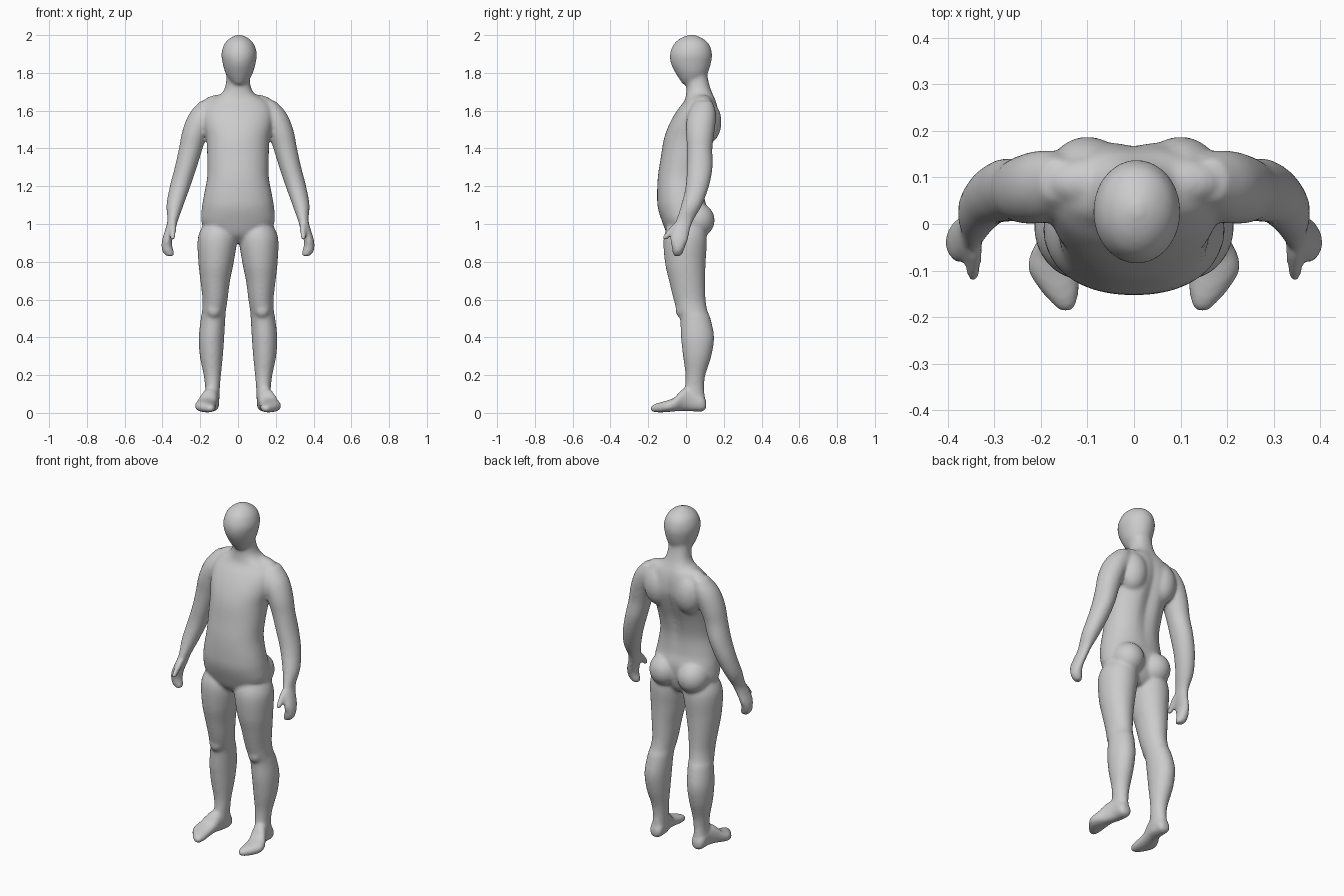
import bpy, bmesh, math
from mathutils import Vector

bm = bmesh.new()
SIDES = 40


def spline(rows, t):
    """Catmull-Rom interpolation through the profile rows."""
    i = min(int(t), len(rows) - 2)
    f = t - i
    p = [rows[max(0, min(len(rows) - 1, j))] for j in (i - 1, i, i + 1, i + 2)]
    return [0.5 * (2 * b + (c - a) * f + (2 * a - 5 * b + 4 * c - d) * f * f
                   + (3 * b - a - 3 * c + d) * f ** 3) for a, b, c, d in zip(*p)]


def loft(rows, side=1, along_y=False, power=2.0, groove=None):
    """Rows are (position, x min, x max, depth min, depth max)."""
    steps = 5
    rings = []
    for k in range((len(rows) - 1) * steps + 1):
        h, x0, x1, d0, d1 = spline(rows, k / steps)
        ring = []
        for j in range(SIDES):
            a = 2 * math.pi * j / SIDES
            c, s = math.cos(a), math.sin(a)
            x = (x0 + x1) / 2 + (x1 - x0) / 2 * math.copysign(abs(c) ** (2 / power), c)
            d = (d0 + d1) / 2 + (d1 - d0) / 2 * math.copysign(abs(s) ** (2 / power), s)
            if groove and s > 0:
                d -= groove(h) * math.exp(-(x / 0.035) ** 2)
            co = (side * x, h, d) if along_y else (side * x, d, h)
            ring.append(bm.verts.new(co))
        rings.append(ring)
    faces = [bm.faces.new(rings[0]), bm.faces.new(rings[-1])]
    for r, q in zip(rings, rings[1:]):
        for j in range(SIDES):
            n = (j + 1) % SIDES
            faces.append(bm.faces.new((r[j], r[n], q[n], q[j])))
    bmesh.ops.recalc_face_normals(bm, faces=faces)


def ball(center, radii):
    verts = bmesh.ops.create_uvsphere(bm, u_segments=32, v_segments=20, radius=1)["verts"]
    for v in verts:
        v.co = Vector(center) + Vector([a * b for a, b in zip(v.co, radii)])


# Torso and neck, with a shallow spine groove
torso = [(.9, .05, -.05, .06), (.94, .13, -.095, .09), (1.0, .19, -.122, .105),
         (1.08, .192, -.148, .112), (1.15, .181, -.153, .098), (1.25, .163, -.149, .097),
         (1.35, .163, -.134, .12), (1.45, .168, -.117, .158), (1.53, .185, -.088, .18),
         (1.6, .185, -.048, .175), (1.65, .155, -.01, .162), (1.685, .095, .0, .146),
         (1.72, .07, .002, .131), (1.77, .062, .0, .117), (1.82, .06, .0, .11)]
loft([(z, -w, w, f, b) for z, w, f, b in torso], power=2.2,
     groove=lambda z: .022 * math.exp(-((z - 1.42) / .2) ** 2))

# Head
head = [(1.738, .022, -.015, .05), (1.755, .048, -.028, .09), (1.8, .073, -.056, .116),
        (1.85, .087, -.08, .132), (1.9, .094, -.085, .138), (1.95, .08, -.066, .124),
        (1.98, .054, -.035, .092), (1.996, .026, .0, .06), (2.003, .006, .02, .04)]
loft([(z, .006 - w, .006 + w, f, b) for z, w, f, b in head])

arm = [(1.65, .13, .2, .05, .14), (1.6, .11, .247, .018, .156), (1.55, .125, .275, .003, .158),
       (1.48, .158, .298, .0, .15), (1.4, .187, .313, .005, .14), (1.3, .218, .335, .004, .141),
       (1.2, .252, .361, -.002, .122), (1.1, .288, .379, -.026, .085), (1.02, .317, .374, -.053, .04),
       (.97, .33, .386, -.074, .022), (.92, .347, .401, -.084, .012), (.88, .347, .406, -.076, -.004),
       (.85, .337, .399, -.072, -.015), (.83, .337, .38, -.066, -.026)]
thumb = [(1.0, .325, .36, -.07, -.03), (.965, .327, .361, -.1, -.055),
         (.935, .33, .361, -.122, -.082), (.915, .335, .358, -.125, -.1)]
leg = [(1.02, .04, .17, -.08, .08), (.93, .006, .212, -.118, .11), (.8, .022, .21, -.112, .104),
       (.7, .042, .199, -.09, .102), (.6, .055, .188, -.066, .104), (.54, .064, .19, -.048, .114),
       (.5, .067, .197, -.032, .13), (.4, .073, .208, -.027, .149), (.3, .08, .202, -.016, .134),
       (.2, .09, .182, -.003, .103), (.13, .096, .174, -.008, .096), (.05, .1, .176, -.02, .105),
       (.02, .105, .17, -.02, .1)]
foot = [(.108, .12, .155, .025, .06), (.09, .1, .175, .008, .09), (.03, .1, .18, .008, .13),
        (-.02, .108, .198, .01, .125), (-.06, .115, .222, .008, .082), (-.1, .117, .228, .004, .066),
        (-.14, .118, .204, .002, .055), (-.17, .122, .178, .004, .045), (-.188, .132, .16, .01, .034)]

for side in (1, -1):
    loft(arm, side)
    loft(thumb, side)
    loft(leg, side)
    loft(foot, side, along_y=True, power=2.3)
    # Buttock, shoulder blade and trapezius fill
    ball((side * .092, .055, 1.02), (.09, .097, .095))
    ball((side * .1, .105, 1.54), (.085, .083, .12))
    ball((side * .09, .09, 1.635), (.1, .055, .05))
    # Knee cap
    ball((side * .128, -.02, .545), (.04, .036, .045))

mesh = bpy.data.meshes.new("body")
bm.to_mesh(mesh)
bm.free()
body = bpy.data.objects.new("body", mesh)
bpy.context.collection.objects.link(body)

# Fuse the parts into one skin and relax it
fuse = body.modifiers.new("fuse", "REMESH")
fuse.mode = "VOXEL"
fuse.voxel_size = 0.008
fuse.use_smooth_shade = True
relax = body.modifiers.new("relax", "SMOOTH")
relax.factor = 0.5
relax.iterations = 14
